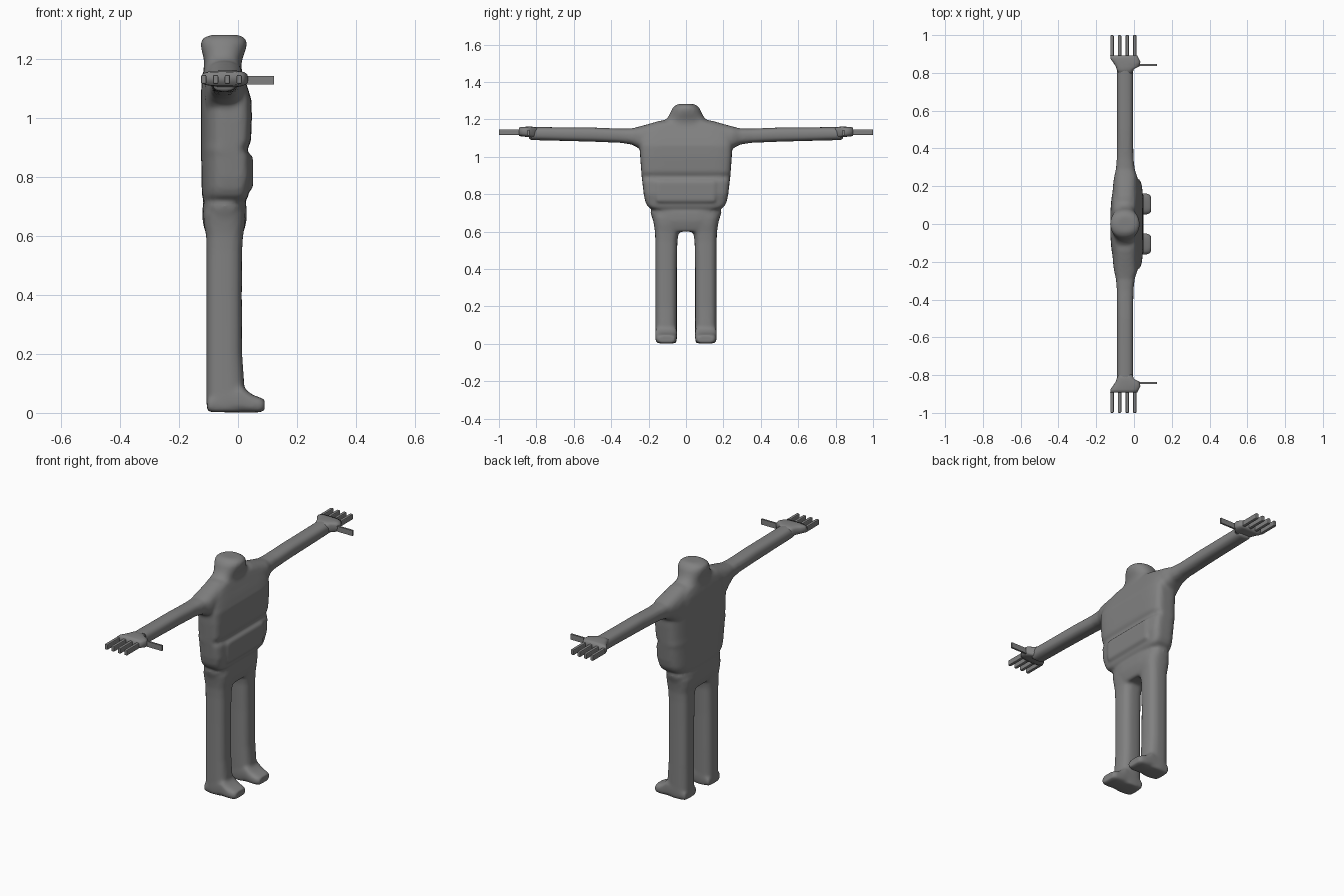
import bpy, bmesh, math
from mathutils import Vector

grey = bpy.data.materials.new("mid_grey")
grey.diffuse_color = (0.22, 0.22, 0.22, 1)


def spow(v, p):
    return math.copysign(abs(v) ** p, v)


def loft(bm, axis, sections, n_pos=2.5, n_neg=2.5, seg=32):
    """Skin rounded sections (t, a0, a1, b0, b1); a, b are the two other axes in order."""
    rings = []
    for t, a0, a1, b0, b1 in sections:
        ring = []
        for i in range(seg):
            ang = 2 * math.pi * i / seg
            c, s = math.cos(ang), math.sin(ang)
            n = n_pos if c > 0 else n_neg
            p = [(a0 + a1) / 2 + (a1 - a0) / 2 * spow(c, 2 / n),
                 (b0 + b1) / 2 + (b1 - b0) / 2 * spow(s, 2 / n)]
            p.insert(axis, t)
            ring.append(bm.verts.new(p))
        rings.append(ring)
    for r, q in zip(rings, rings[1:]):
        for i in range(seg):
            j = (i + 1) % seg
            bm.faces.new((r[i], r[j], q[j], q[i]))
    bm.faces.new(rings[0])
    bm.faces.new(rings[-1])


def box(bm, x0, x1, y0, y1, z0, z1):
    verts = bmesh.ops.create_cube(bm, size=1)["verts"]
    for v in verts:
        v.co = Vector(((x0 + x1) / 2 + v.co.x * (x1 - x0),
                       (y0 + y1) / 2 + v.co.y * (y1 - y0),
                       (z0 + z1) / 2 + v.co.z * (z1 - z0)))


def finish(bm, name, smooth=True):
    bmesh.ops.recalc_face_normals(bm, faces=bm.faces[:])
    me = bpy.data.meshes.new(name)
    for f in bm.faces:
        f.smooth = smooth
    bm.to_mesh(me)
    bm.free()
    me.materials.append(grey)
    ob = bpy.data.objects.new(name, me)
    bpy.context.collection.objects.link(ob)
    return ob


def mirrored(s, sections, k):
    """Flip the y values of a section list; k is where y sits in each tuple."""
    out = []
    for sec in sections:
        sec = list(sec)
        if k == 0:
            sec[0] *= s
        elif s < 0:
            sec[k], sec[k + 1] = -sec[k + 1], -sec[k]
        out.append(sec)
    return out


body = bmesh.new()

# Torso: flat padded front, rounder back
torso = [(.722, -.118, .028, .185), (.735, -.122, .035, .205), (.76, -.123, .038, .218),
         (.80, -.124, .046, .226), (.87, -.125, .044, .234), (.893, -.125, .03, .237),
         (.92, -.125, .044, .239), (1.0, -.125, .047, .245), (1.06, -.125, .046, .247),
         (1.10, -.125, .034, .246), (1.135, -.122, .022, .235), (1.165, -.116, .012, .19),
         (1.185, -.112, .004, .13)]
loft(body, 2, [(z, a, b, -h, h) for z, a, b, h in torso], 6, 2.8, 48)
box(body, -.02, .051, -.155, .155, .76, .872)  # belly pad

# Hips
hips = [(.60, -.105, .014, .155), (.63, -.116, .024, .167), (.66, -.121, .03, .176),
        (.70, -.12, .029, .19), (.74, -.112, .02, .18)]
loft(body, 2, [(z, a, b, -h, h) for z, a, b, h in hips], 3, 3)

# Neck and head
head = [(1.13, -.12, .018, .20), (1.165, -.117, .012, .165), (1.19, -.115, .012, .122),
        (1.21, -.118, .018, .098), (1.23, -.124, .026, .086), (1.255, -.127, .031, .076),
        (1.272, -.12, .025, .062), (1.283, -.09, 0, .042)]
loft(body, 2, [(z, a, b, -h, h) for z, a, b, h in head], 2.2, 2.2)

arm = [(.08, -.115, .02, .97, 1.20), (.14, -.115, .022, .98, 1.193),
       (.20, -.112, .022, 1.0, 1.176), (.25, -.105, .018, 1.045, 1.162),
       (.29, -.096, .004, 1.066, 1.152), (.35, -.091, -.003, 1.075, 1.151),
       (.50, -.09, -.004, 1.081, 1.157), (.65, -.09, -.004, 1.085, 1.158),
       (.84, -.09, -.004, 1.09, 1.16)]
leg = [(.003, -.104, .015, .052, .16), (.03, -.107, .022, .049, .163),
       (.10, -.107, .021, .049, .163), (.20, -.107, .014, .049, .163),
       (.40, -.107, .013, .049, .163), (.55, -.107, .014, .046, .164),
       (.60, -.108, .017, .038, .166), (.64, -.116, .024, .015, .172),
       (.68, -.118, .026, .005, .18)]
foot = [(-.104, .052, .158, .004, .05), (-.05, .048, .164, .002, .09),
        (.01, .048, .164, .001, .098), (.03, .048, .164, .001, .076),
        (.05, .049, .163, .001, .061), (.075, .051, .161, .002, .052),
        (.09, .06, .152, .006, .046)]
for s in (1, -1):
    loft(body, 1, mirrored(s, arm, 0), 2.6, 2.6)
    loft(body, 2, mirrored(s, leg, 3), 2.8, 2.8)
    loft(body, 0, mirrored(s, foot, 1), 3.5, 3.5)

# Fuse the body parts into one soft skin
ob = finish(body, "body")
rm = ob.modifiers.new("fuse", 'REMESH')
rm.mode = 'VOXEL'
rm.voxel_size = .009
rm.use_smooth_shade = True
sm = ob.modifiers.new("soften", 'SMOOTH')
sm.factor = .5
sm.iterations = 5

# Hands, fingers and thumbs
palm = [(.79, -.08, -.012, 1.1, 1.155), (.82, -.092, .0, 1.102, 1.161),
        (.835, -.097, .028, 1.105, 1.162), (.858, -.112, .034, 1.107, 1.161),
        (.875, -.125, .026, 1.109, 1.16), (.893, -.126, .016, 1.111, 1.157)]
for s, side in ((1, "left"), (-1, "right")):
    bm = bmesh.new()
    loft(bm, 1, mirrored(s, palm, 0), 3.5, 3.5, 24)
    finish(bm, side + "_palm")
    bm = bmesh.new()
    for x in (-.116, -.076, -.036, .004):
        y0, y1 = sorted((s * .88, s * 1.0))
        box(bm, x - .009, x + .009, y0, y1, 1.116, 1.147)
    fingers = finish(bm, side + "_fingers", False)
    bv = fingers.modifiers.new("round", 'BEVEL')
    bv.width = .005
    bv.segments = 2
    bm = bmesh.new()
    box(bm, .01, .122, s * .842 - .005, s * .842 + .005, 1.114, 1.144)
    finish(bm, side + "_thumb", False)
